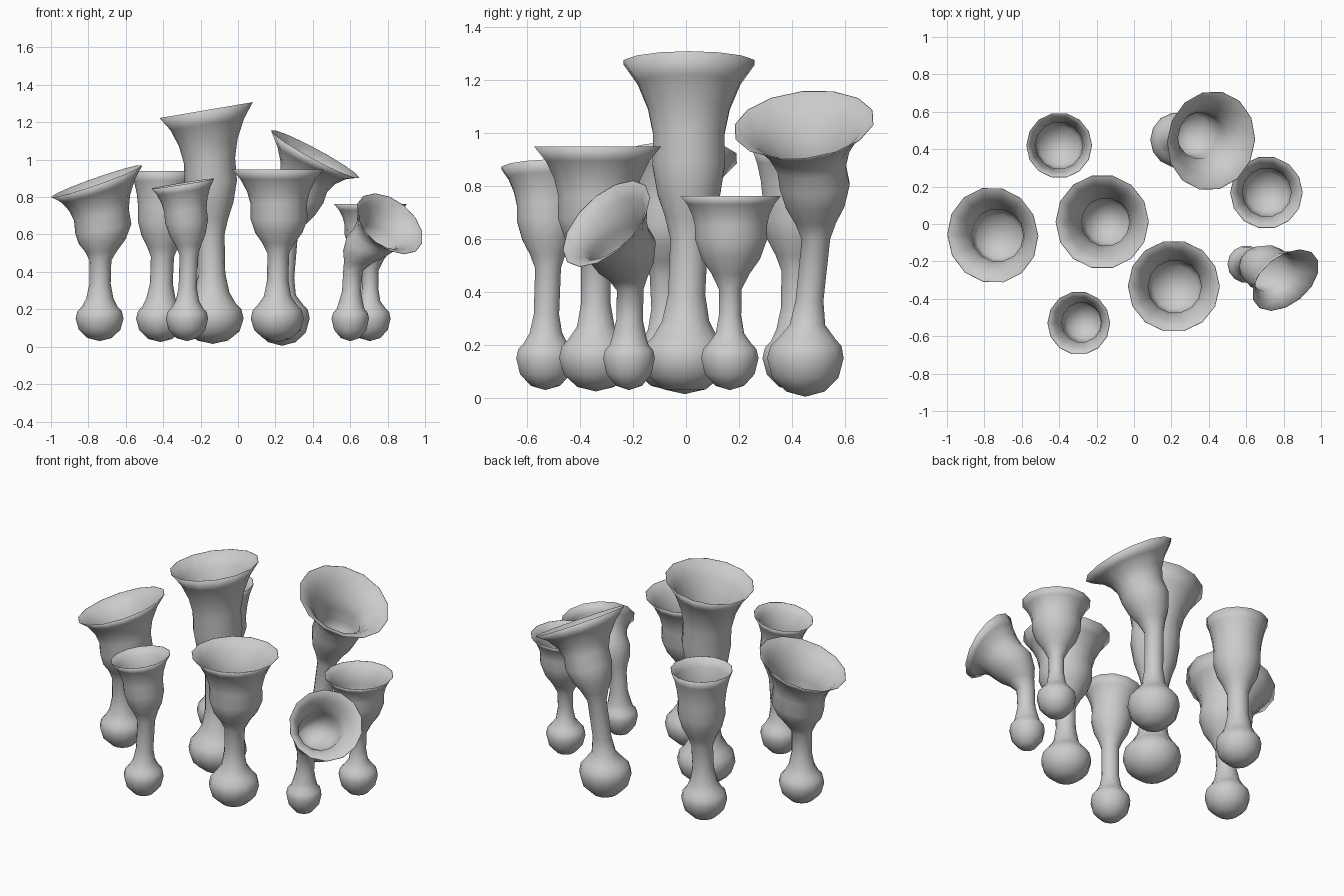
import bpy, bmesh, math
from mathutils import Vector, Matrix

if "Cube" in bpy.data.objects:
    bpy.data.objects.remove(bpy.data.objects["Cube"])

SIDES = 14
UP = Vector((0, 0, 1))


def add_ring(bm, c, n, r):
    q = UP.rotation_difference(n.normalized())
    return [bm.verts.new(c + q @ Vector((r * math.cos(a), r * math.sin(a), 0)))
            for a in (2 * math.pi * i / SIDES for i in range(SIDES))]


def goblet(name, bulb, z0, neck, s, belly, b, rim, r, n):
    """bulb=(x,y,radius); neck, belly, rim = axis points with radii s, b, r; n = rim normal"""
    bx, by, R = bulb
    neck, belly, rim, n = Vector(neck), Vector(belly), Vector(rim), Vector(n).normalized()
    k, zc = R / 0.13, 0.15
    rings = []

    # foot bulb and stem
    low = [(zc - (zc - z0) * math.cos(a), R * math.sin(a))
           for a in (math.radians(d) for d in (30, 60, 90))]
    low += [(zc + .04 * k, R * .93), (zc + .065 * k, R * .75), (zc + .11 * k, s * 1.25),
            (zc + .19 * k, s * .98)]
    for z, rad in low:
        t = max(0, (z - zc) / (neck.z - zc)) ** 1.3
        rings.append((Vector((bx + (neck.x - bx) * t, by + (neck.y - by) * t, z)), UP, rad))
    half = UP.lerp(n, .5)
    rings.append((neck, UP.lerp(n, .12), s))

    # cup: neck to belly, then flare to the rim
    first_cup = len(rings)
    for t, f in ((.3, .3), (.6, .72), (1, 1)):
        rings.append((neck.lerp(belly, t), UP.lerp(half, t), s + (b - s) * f))
    for t, f in ((.3, -.02), (.55, .16), (.8, .52), (1, 1)):
        rings.append((belly.lerp(rim, t), half.lerp(n, t), b + (r - b) * f))

    # thin inner wall with a rounded floor
    inner = [(c, m, rad - .008) for c, m, rad in reversed(rings[first_cup + 1:])]
    inner[0] = (rim, n, r - .003)

    bm = bmesh.new()
    loops = [add_ring(bm, *g) for g in rings + inner]
    for lo, hi in zip(loops, loops[1:]):
        for i in range(SIDES):
            j = (i + 1) % SIDES
            bm.faces.new((lo[i], lo[j], hi[j], hi[i]))
    foot = bm.verts.new((bx, by, z0))
    floor = bm.verts.new(neck.lerp(belly, .42))
    for i in range(SIDES):
        j = (i + 1) % SIDES
        bm.faces.new((foot, loops[0][j], loops[0][i]))
        bm.faces.new((floor, loops[-1][i], loops[-1][j]))
    bmesh.ops.recalc_face_normals(bm, faces=bm.faces)
    for f in bm.faces:
        f.smooth = True
    me = bpy.data.meshes.new(name)
    bm.to_mesh(me)
    bm.free()
    bpy.context.collection.objects.link(bpy.data.objects.new(name, me))


# the group of eight trumpet cups
goblet("left_cup", (-.74, -.07, .128), .03, (-.735, -.08, .46), .058,
       (-.72, -.06, .63), .152, (-.755, -.06, .885), .258, (-.35, -.08, 1))
goblet("back_left_cup", (-.415, .415, .13), .025, (-.404, .42, .48), .062,
       (-.4, .42, .67), .135, (-.4, .42, .94), .176, (0, 0, 1))
goblet("tall_cup", (-.135, -.005, .165), .015, (-.145, .012, .6), .073,
       (-.145, .01, .88), .14, (-.17, .012, 1.265), .253, (-.17, 0, 1))
goblet("front_left_cup", (-.273, -.53, .113), .03, (-.262, -.52, .49), .05,
       (-.275, -.525, .67), .115, (-.295, -.53, .872), .17, (-.16, -.03, 1))
goblet("front_cup", (.21, -.34, .142), .025, (.215, -.34, .5), .058,
       (.22, -.335, .68), .152, (.213, -.333, .948), .246, (0, 0, 1))
goblet("back_right_cup", (.235, .45, .148), .005, (.265, .49, .6), .055,
       (.325, .485, .8), .135, (.412, .445, 1.03), .268, (.54, -.12, 1))
goblet("right_cup", (.705, .165, .111), .03, (.708, .167, .41), .044,
       (.71, .17, .6), .14, (.708, .168, .762), .194, (0, 0, 1))
goblet("tilted_cup", (.6, -.215, .1), .03, (.615, -.21, .41), .052,
       (.705, -.235, .55), .13, (.81, -.3, .657), .207, (.5, -.6, .61))
